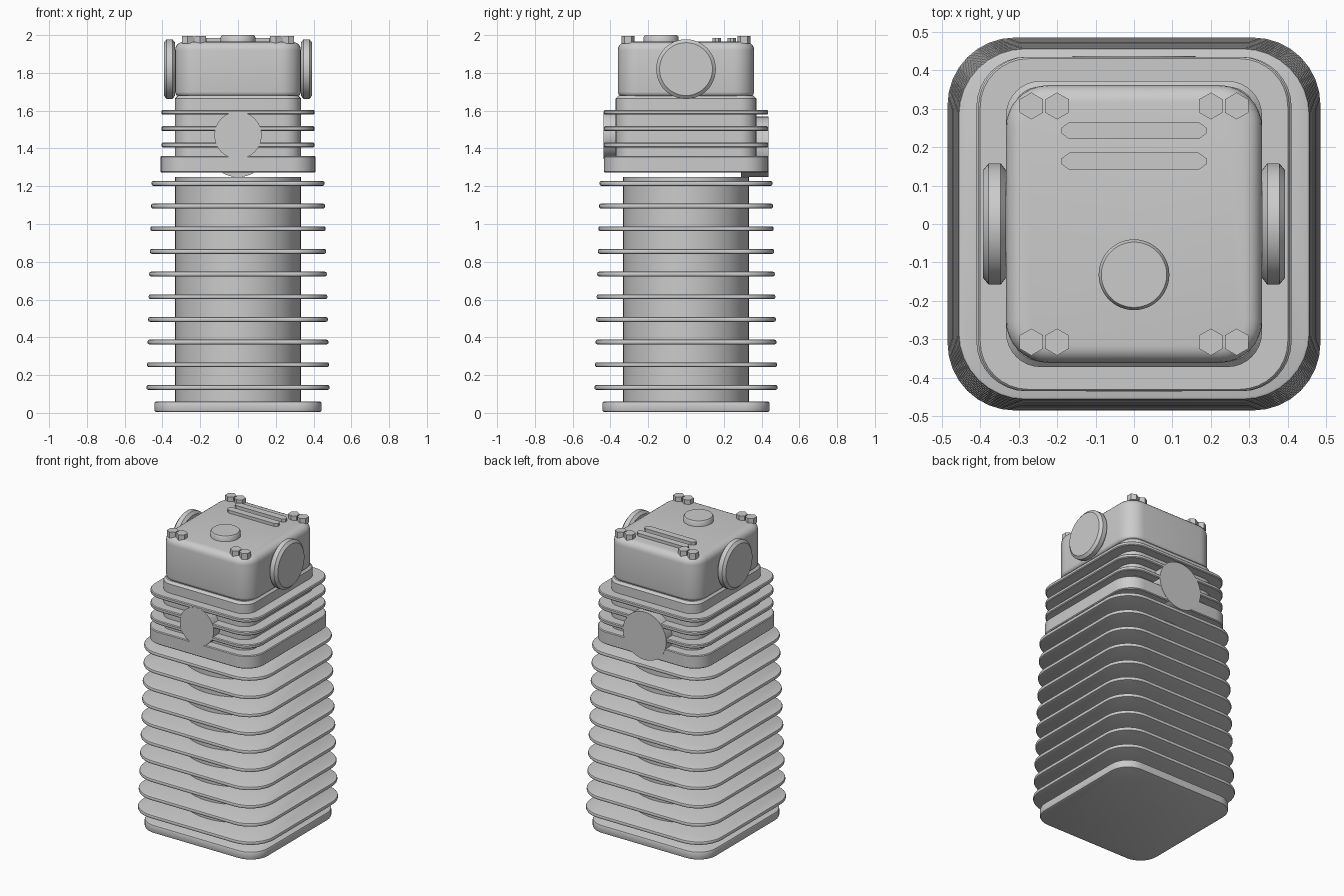
import bpy, bmesh
from math import sin, cos, pi, radians
from mathutils import Matrix, Vector

if "Cube" in bpy.data.objects:
    bpy.data.objects.remove(bpy.data.objects["Cube"])


def outline(hx, hy, r, seg):
    """Rounded rectangle; r == hx == hy gives a circle."""
    pts = []
    for k, (sx, sy) in enumerate(((1, 1), (-1, 1), (-1, -1), (1, -1))):
        for i in range(seg + 1):
            a = (k + i / seg) * pi / 2
            p = (sx * (hx - r) + r * cos(a), sy * (hy - r) + r * sin(a))
            if not pts or (Vector(p) - Vector(pts[-1])).length > 1e-5:
                pts.append(p)
    if (Vector(pts[0]) - Vector(pts[-1])).length < 1e-5:
        pts.pop()
    return pts


def loft(name, rings, matrix=Matrix(), smooth=True):
    """Skin a stack of (outline, z) rings and cap both ends."""
    bm = bmesh.new()
    loops = [[bm.verts.new((x, y, z)) for x, y in pts] for pts, z in rings]
    n = len(loops[0])
    for a, b in zip(loops, loops[1:]):
        for i in range(n):
            j = (i + 1) % n
            bm.faces.new((a[i], a[j], b[j], b[i]))
    bm.faces.new(loops[0][::-1])
    bm.faces.new(loops[-1])
    me = bpy.data.meshes.new(name)
    bm.to_mesh(me)
    bm.free()
    ob = bpy.data.objects.new(name, me)
    bpy.context.collection.objects.link(ob)
    me.transform(matrix)
    if smooth:
        bpy.ops.object.select_all(action='DESELECT')
        ob.select_set(True)
        bpy.context.view_layer.objects.active = ob
        bpy.ops.object.shade_smooth_by_angle(angle=radians(35))
    return ob


def profile(z0, z1, b0, b1, steps):
    """(inset, z) pairs: rounded bottom edge b0 and rounded top edge b1."""
    p = []
    for i in range(steps + 1):
        a = i / steps * pi / 2
        p.append((b0 * (1 - sin(a)), z0 + b0 * (1 - cos(a))))
    for i in range(steps + 1):
        a = i / steps * pi / 2
        p.append((b1 * (1 - cos(a)), z1 - b1 * (1 - sin(a))))
    return p


def plate(name, hx, hy, r, z0, z1, b0=0.008, b1=None, steps=2):
    b1 = b0 if b1 is None else b1
    return loft(name, [(outline(hx - d, hy - d, r - d, 8), z)
                       for d, z in profile(z0, z1, b0, b1, steps)])


def disc(name, radii, matrix):
    return loft(name, [(outline(r, r, r, 12), z) for r, z in radii], matrix)


# Base flange and cylinder barrel
plate("base_flange", 0.443, 0.443, 0.13, 0.005, 0.06, 0.01)
disc("barrel", [(0.333, 0.04), (0.333, 1.25)], Matrix())

# Barrel cooling fins, slightly smaller towards the top
for i in range(10):
    z, h = 0.135 + 0.12 * i, 0.485 - 0.003 * i
    plate(f"barrel_fin_{i}", h, h, 0.175, z - 0.0125, z + 0.0125, 0.009)

# Cylinder head: flange, body and fins
plate("head_flange", 0.41, 0.435, 0.13, 1.272, 1.36, 0.005, steps=1)
plate("head_body", 0.333, 0.372, 0.09, 1.34, 1.68, 0.005, 0.015, steps=1)
for i, z in enumerate((1.418, 1.505, 1.592)):
    plate(f"head_fin_{i}", 0.405, 0.435, 0.13, z - 0.0125, z + 0.0125, 0.005, steps=1)

# Intake port (front) and exhaust port (back)
disc("front_port", [(0.125, 0.30), (0.125, 0.436)],
     Matrix.Translation((0, 0, 1.47)) @ Matrix.Rotation(pi / 2, 4, 'X'))
disc("back_port", [(0.16, 0.29), (0.16, 0.437)],
     Matrix.Translation((0, 0, 1.408)) @ Matrix.Rotation(-pi / 2, 4, 'X'))

# Rocker cover
plate("rocker_cover", 0.333, 0.361, 0.11, 1.675, 1.965, 0.025, 0.045, steps=5)

# Round side covers with chamfered rims
for side, s in (("left", -1), ("right", 1)):
    disc(f"{side}_side_cover",
         [(0.14, 0.333), (0.158, 0.347), (0.158, 0.378), (0.14, 0.393)],
         Matrix.Translation((0, 0, 1.82)) @ Matrix.Rotation(s * pi / 2, 4, 'Y'))

# Filler cap
disc("filler_cap", [(0.092, 1.95), (0.092, 1.99), (0.085, 2.0)],
     Matrix.Translation((0, -0.132, 0)))

# Hexagonal cover bolts, in pairs at the corners
hexagon = [(0.035 * cos(a), 0.035 * sin(a)) for a in (pi / 6 + k * pi / 3 for k in range(6))]
for x in (-0.267, -0.2, 0.2, 0.267):
    for y in (-0.307, 0.307):
        loft("cover_bolt", [(hexagon, 1.955), (hexagon, 1.995)],
             Matrix.Translation((x, y, 0)), smooth=False)

# Raised ribs with pointed ends
rib = [(-0.188, -0.008), (-0.168, -0.0225), (0.168, -0.0225), (0.188, -0.008),
       (0.188, 0.008), (0.168, 0.0225), (-0.168, 0.0225), (-0.188, 0.008)]
for y in (0.163, 0.243):
    loft("cover_rib", [(rib, 1.95), (rib, 1.985)],
         Matrix.Translation((0, y, 0)), smooth=False)
